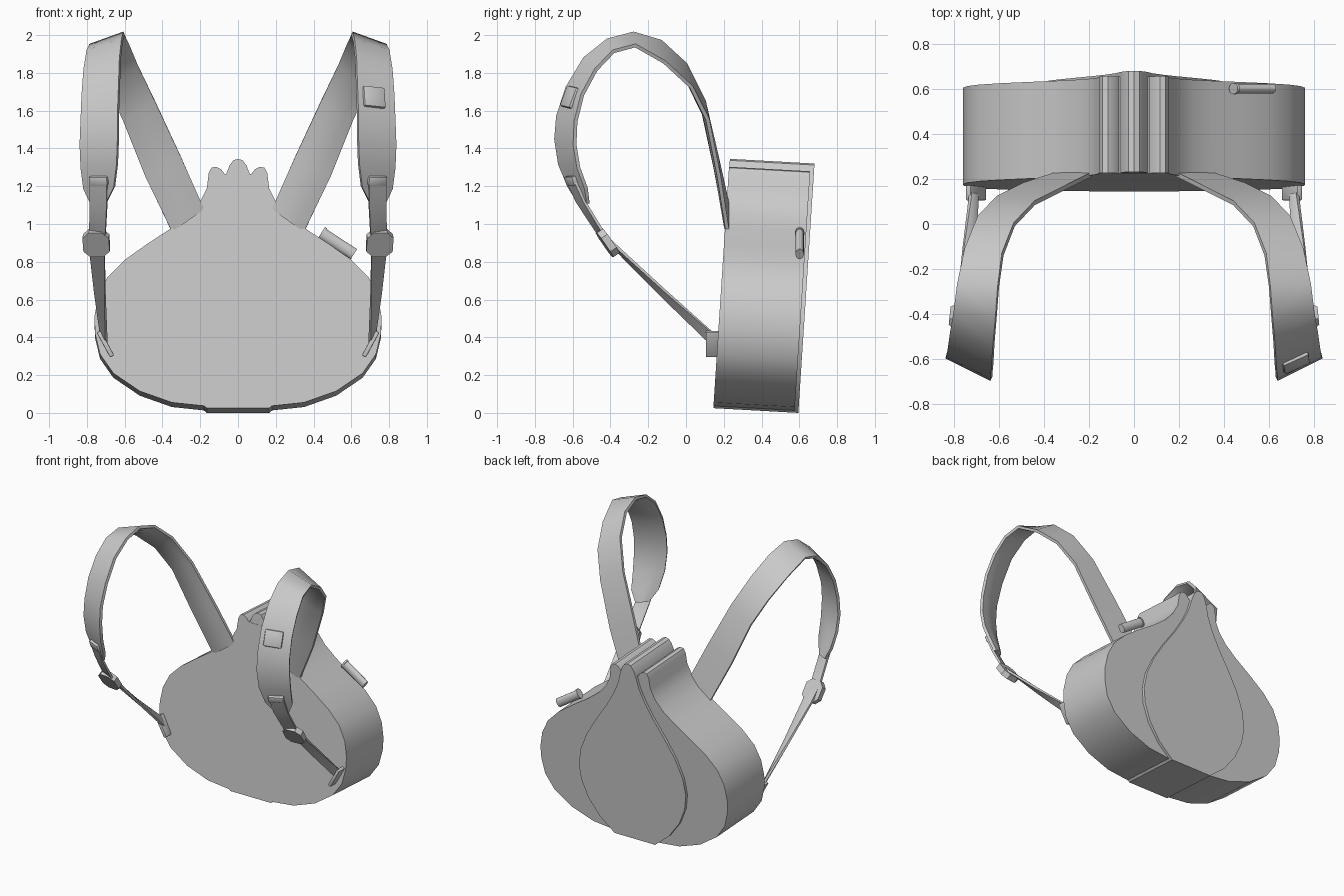
import bpy, bmesh, math
from mathutils import Vector, Matrix

if "Cube" in bpy.data.objects:
    bpy.data.objects.remove(bpy.data.objects["Cube"])

grey = bpy.data.materials.new("soft_grey")
grey.diffuse_color = (0.6, 0.6, 0.6, 1)
grey.use_nodes = True
grey.node_tree.nodes["Principled BSDF"].inputs["Base Color"].default_value = grey.diffuse_color


def finish(name, bm, mirror=False, angle=35):
    bmesh.ops.recalc_face_normals(bm, faces=bm.faces)
    me = bpy.data.meshes.new(name)
    bm.to_mesh(me)
    bm.free()
    me.materials.append(grey)
    ob = bpy.data.objects.new(name, me)
    bpy.context.collection.objects.link(ob)
    bpy.ops.object.select_all(action='DESELECT')
    ob.select_set(True)
    bpy.context.view_layer.objects.active = ob
    bpy.ops.object.shade_smooth_by_angle(angle=math.radians(angle))
    if mirror:
        ob.modifiers.new("mirror", 'MIRROR')
    return ob


def leaning_slab(name, half, start, end):
    """Extrude a mirrored half outline through the leaning body depth."""
    outline = half + [(-x, z) for x, z in reversed(half) if x > 0]
    bm = bmesh.new()
    rings = []
    for t in (start, end):
        rings.append([bm.verts.new((x, 0.145 + 0.065 * (z - 0.03) + 0.45 * t, z - 0.025 * t))
                      for x, z in outline])
    a, b = rings
    bm.faces.new(a)
    bm.faces.new(b[::-1])
    n = len(a)
    for i in range(n):
        bm.faces.new((a[i], b[i], b[(i + 1) % n], a[(i + 1) % n]))
    return finish(name, bm)


def ribbon(name, stations, thick, crown):
    """Loft a webbing strip between an inner and an outer edge."""
    pts = [(Vector(s[:3]), Vector(s[3:])) for s in stations]
    mids = [(l + r) / 2 for l, r in pts]
    bm = bmesh.new()
    rings = []
    for i, (l, r) in enumerate(pts):
        tangent = mids[min(i + 1, len(mids) - 1)] - mids[max(i - 1, 0)]
        out = (r - l).cross(tangent).normalized()
        sec = [l, l.lerp(r, 0.25) + out * crown * 0.75, mids[i] + out * crown,
               l.lerp(r, 0.75) + out * crown * 0.75, r, r - out * thick, l - out * thick]
        rings.append([bm.verts.new(p) for p in sec])
    for a, b in zip(rings, rings[1:]):
        for j in range(7):
            k = (j + 1) % 7
            bm.faces.new((a[j], a[k], b[k], b[j]))
    bm.faces.new(rings[0])
    bm.faces.new(rings[-1])
    return finish(name, bm, True, 50)


def frame(center, x_dir, y_dir):
    x = Vector(x_dir).normalized()
    z = x.cross(Vector(y_dir)).normalized()
    y = z.cross(x)
    m = Matrix((x, y, z)).transposed().to_4x4()
    m.translation = center
    return m


def block(name, center, x_dir, y_dir, size, bevel, mirror=False, corners_only=False):
    """Oriented box with bevelled edges."""
    bm = bmesh.new()
    bmesh.ops.create_cube(bm, size=1)
    bmesh.ops.scale(bm, vec=size, verts=bm.verts)
    edges = [e for e in bm.edges if not corners_only
             or abs((e.verts[0].co - e.verts[1].co).z) > 1e-4]
    bmesh.ops.bevel(bm, geom=edges, offset=bevel, segments=1 if corners_only else 2,
                    profile=0.5, affect='EDGES')
    bm.transform(frame(center, x_dir, y_dir))
    return finish(name, bm, mirror)


# Bulb-shaped bag: the side lobes
leaning_slab("bag_body", [
    (0, 0.035), (0.16, 0.035), (0.35, 0.055), (0.52, 0.115), (0.66, 0.21), (0.73, 0.31),
    (0.757, 0.42), (0.76, 0.51), (0.74, 0.62), (0.69, 0.72), (0.60, 0.81), (0.48, 0.895),
    (0.35, 0.98), (0.26, 1.05), (0.20, 1.12), (0.165, 1.19), (0.155, 1.27), (0.14, 1.298),
    (0.115, 1.303), (0.09, 1.29), (0.07, 1.265), (0.055, 1.262), (0, 1.262)], 0, 0.955)

# Raised central segment running the full depth
leaning_slab("center_segment", [
    (0, 0.025), (0.165, 0.025), (0.28, 0.12), (0.37, 0.24), (0.42, 0.36), (0.435, 0.47),
    (0.415, 0.59), (0.36, 0.72), (0.28, 0.85), (0.19, 0.98), (0.125, 1.09), (0.085, 1.18),
    (0.062, 1.265), (0.045, 1.31), (0.025, 1.337), (0, 1.345)], 0.004, 1)

# Padded shoulder straps: inner edge xyz, outer edge xyz
ribbon("shoulder_strap", [
    (0.18, 0.215, 1.08, 0.35, 0.21, 0.96),
    (0.30, 0.155, 1.35, 0.49, 0.165, 1.25),
    (0.44, 0.085, 1.65, 0.61, 0.105, 1.55),
    (0.53, -0.01, 1.84, 0.69, 0.02, 1.72),
    (0.58, -0.14, 1.96, 0.745, -0.12, 1.85),
    (0.60, -0.28, 2.00, 0.78, -0.27, 1.935),
    (0.61, -0.41, 1.965, 0.795, -0.38, 1.905),
    (0.62, -0.53, 1.87, 0.81, -0.47, 1.81),
    (0.625, -0.62, 1.72, 0.82, -0.54, 1.68),
    (0.63, -0.67, 1.57, 0.825, -0.575, 1.54),
    (0.63, -0.68, 1.45, 0.83, -0.58, 1.42),
    (0.635, -0.66, 1.32, 0.825, -0.56, 1.30),
    (0.65, -0.61, 1.20, 0.81, -0.52, 1.19),
    (0.69, -0.56, 1.12, 0.77, -0.51, 1.11)], 0.02, 0.015)

# Narrow adjusting straps that twist toward the bag side
ribbon("lower_strap", [
    (0.69, -0.63, 1.25, 0.78, -0.59, 1.25),
    (0.69, -0.57, 1.12, 0.78, -0.53, 1.12),
    (0.70, -0.45, 0.94, 0.785, -0.42, 0.94),
    (0.705, -0.36, 0.865, 0.785, -0.34, 0.865),
    (0.70, -0.12, 0.62, 0.755, -0.10, 0.645),
    (0.69, 0.13, 0.37, 0.72, 0.14, 0.43)], 0.015, 0.004)

# Strap hardware
block("strap_loop", (0.735, -0.605, 1.23), (0.9, 0.4, 0), (0, 0.35, -1),
      (0.105, 0.05, 0.035), 0.008, True)
block("buckle", (0.75, -0.415, 0.9), (1, 0.1, 0), (0, 0.09, -0.13),
      (0.14, 0.155, 0.04), 0.035, True, True)
block("anchor_tab", (0.702, 0.145, 0.365), (0.07, 0, 0.13), (0, 1, 0),
      (0.15, 0.08, 0.025), 0.006, True)

# Small patch on one strap
block("strap_patch", (0.718, -0.612, 1.67), (0.19, 0.085, -0.02), (0, -0.06, -0.15),
      (0.125, 0.115, 0.035), 0.01)

# Rolled side tag with a rim at its upper end
for name, c, length, r in (("side_tag", (0.53, 0.602, 0.895), 0.2, 0.032),
                           ("side_tag_rim", (0.447, 0.602, 0.951), 0.012, 0.036)):
    bm = bmesh.new()
    bmesh.ops.create_cone(bm, cap_ends=True, segments=14, radius1=r, radius2=r, depth=length)
    bmesh.ops.scale(bm, vec=(1, 0.7, 1), verts=bm.verts)
    bm.transform(frame(c, (0.13, 0, 0.2), (0, 1, 0)) @ Matrix.Identity(4))
    finish(name, bm)
